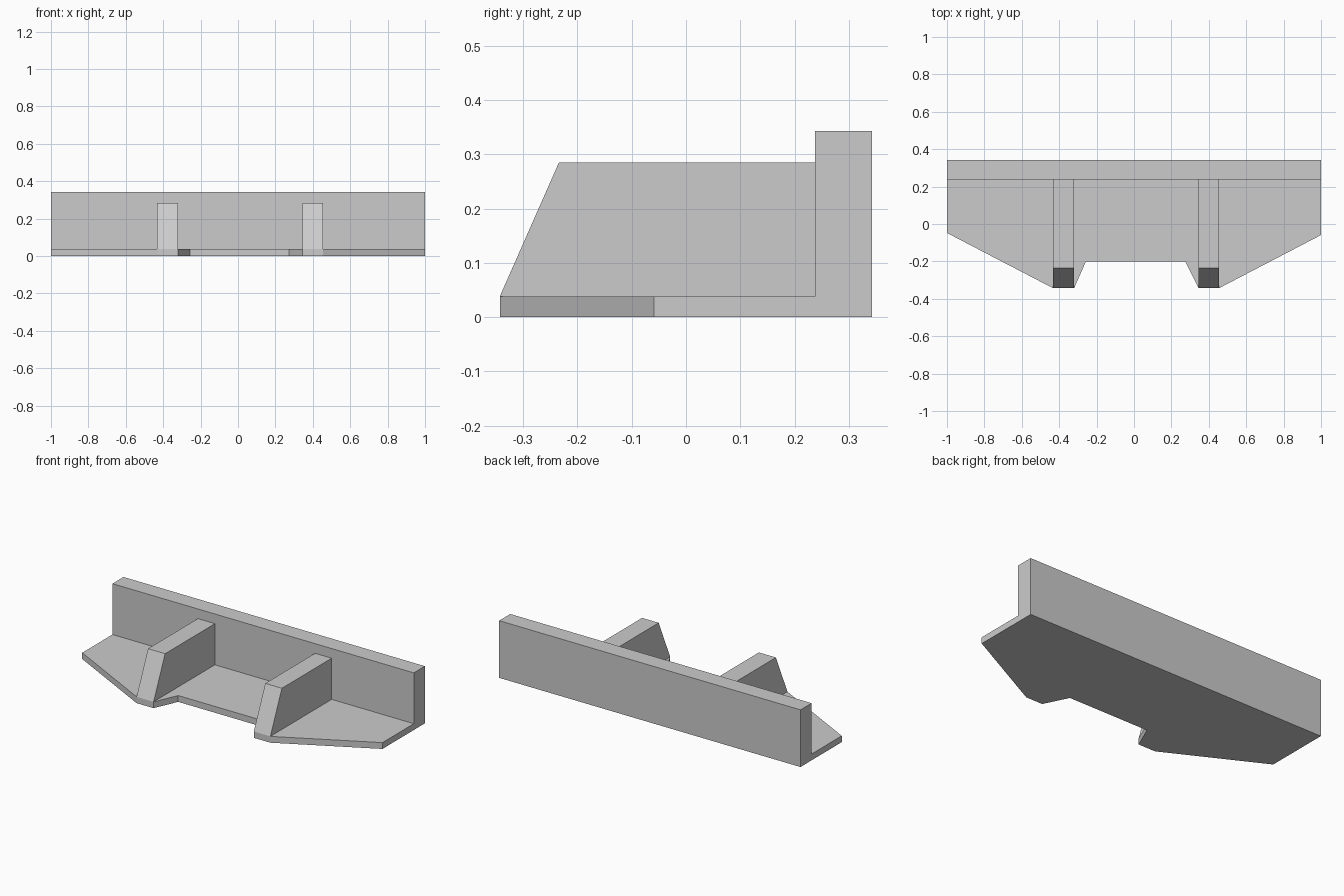
import bpy, bmesh
from math import radians
from mathutils import Vector

if "Cube" in bpy.data.objects:
    bpy.data.objects.remove(bpy.data.objects["Cube"])


def prism(name, base, offset):
    """Solid made by sweeping a flat outline along an offset."""
    bm = bmesh.new()
    face = bm.faces.new([bm.verts.new(p) for p in base])
    top = bmesh.ops.extrude_face_region(bm, geom=[face])["geom"]
    verts = [v for v in top if isinstance(v, bmesh.types.BMVert)]
    bmesh.ops.translate(bm, verts=verts, vec=Vector(offset))
    bmesh.ops.recalc_face_normals(bm, faces=bm.faces)
    mesh = bpy.data.meshes.new(name)
    bm.to_mesh(mesh)
    bm.free()
    obj = bpy.data.objects.new(name, mesh)
    bpy.context.collection.objects.link(obj)
    return obj


BACK, WALL_Y, FLOOR = 0.343, 0.238, 0.038

# Base plate with two pointed toes
outline = [(-1, -0.048), (-0.433, -BACK), (-0.32, -BACK), (-0.257, -0.2),
           (0.274, -0.2), (0.345, -BACK), (0.455, -BACK), (1, -0.059),
           (1, BACK), (-1, BACK)]
bracket = prism("bracket", [(x, y, 0) for x, y in outline], (0, 0, FLOOR))

# Upright back wall
wall_profile = [(WALL_Y, 0), (BACK, 0), (BACK, 0.343), (WALL_Y, 0.343)]
parts = [prism("back_wall", [(-1, y, z) for y, z in wall_profile], (2, 0, 0))]

# Sloped ribs, rooted in the plate and the wall
rib_profile = [(-BACK, FLOOR), (-0.234, 0.285), (0.29, 0.285), (0.29, 0.019), (-0.3, 0.019)]
for name, x0, x1 in (("left_rib", -0.433, -0.32), ("right_rib", 0.345, 0.455)):
    parts.append(prism(name, [(x0, y, z) for y, z in rib_profile], (x1 - x0, 0, 0)))

# Join everything into one clean solid
bpy.context.view_layer.objects.active = bracket
for part in parts:
    mod = bracket.modifiers.new("join_" + part.name, 'BOOLEAN')
    mod.operation = 'UNION'
    mod.solver = 'EXACT'
    mod.object = part
    bpy.ops.object.modifier_apply(modifier=mod.name)
    bpy.data.objects.remove(part, do_unlink=True)

clean = bracket.modifiers.new("merge_flat_faces", 'DECIMATE')
clean.decimate_type = 'DISSOLVE'
clean.angle_limit = radians(0.5)
bpy.ops.object.modifier_apply(modifier=clean.name)
